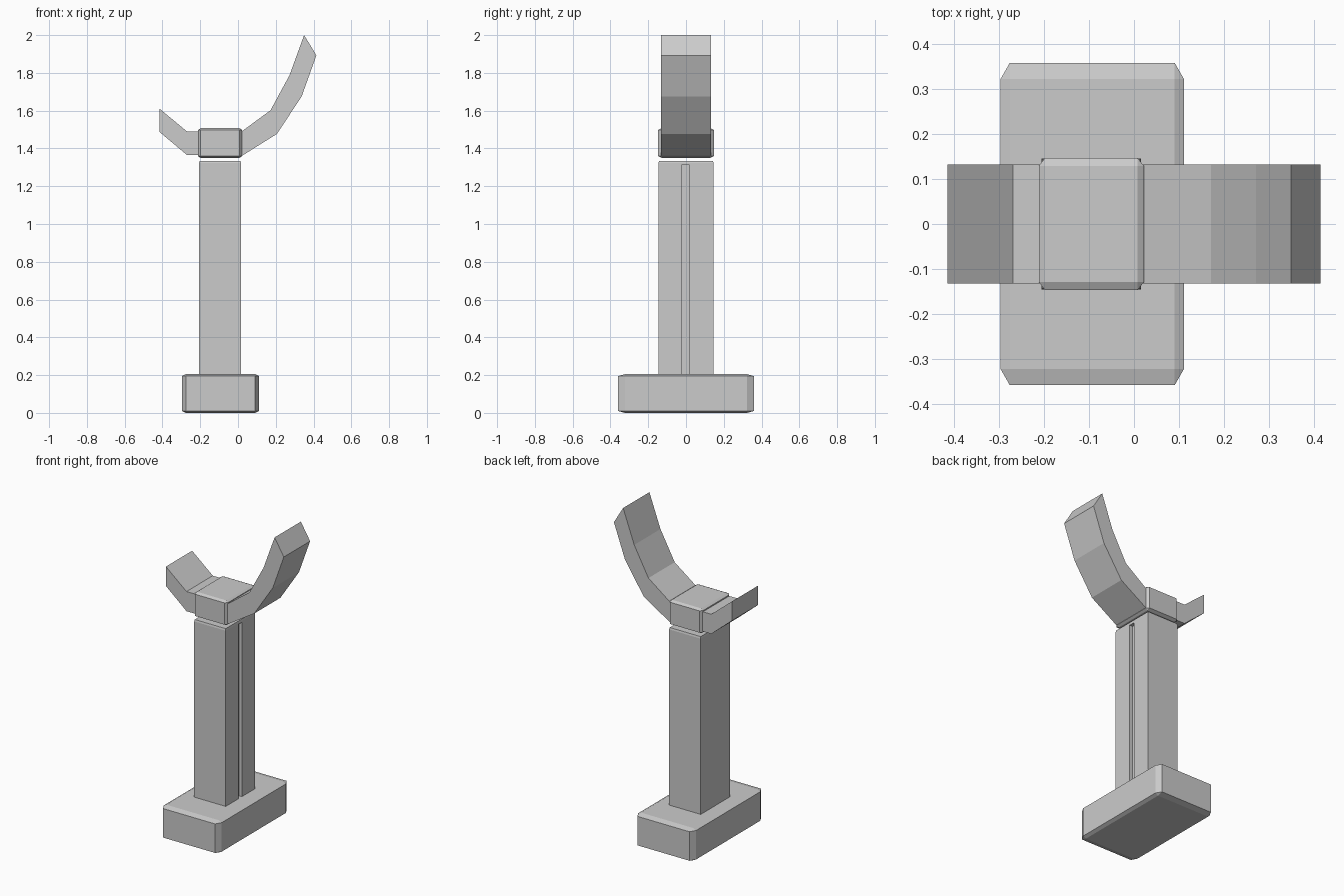
import bpy, bmesh

if "Cube" in bpy.data.objects:
    bpy.data.objects.remove(bpy.data.objects["Cube"])


def finish(name, bm):
    bmesh.ops.recalc_face_normals(bm, faces=bm.faces)
    mesh = bpy.data.meshes.new(name)
    bm.to_mesh(mesh)
    bm.free()
    ob = bpy.data.objects.new(name, mesh)
    bpy.context.collection.objects.link(ob)
    return ob


def box(name, lo, hi, chamfer=0.0, top_only=False):
    """Box between two corners; the chamfer is a fraction of each side."""
    bm = bmesh.new()
    bmesh.ops.create_cube(bm, size=1)
    if chamfer:
        edges = [e for e in bm.edges
                 if not top_only or all(v.co.z > 0 for v in e.verts)]
        bmesh.ops.bevel(bm, geom=edges, offset=chamfer, segments=1,
                        profile=0.5, affect='EDGES')
    for v in bm.verts:
        for i in range(3):
            v.co[i] = lo[i] + (v.co[i] + 0.5) * (hi[i] - lo[i])
    return finish(name, bm)


def arm(name, upper, lower, half):
    """Bent bar: strip between upper and lower x-z lines, given width in y."""
    bm = bmesh.new()
    rings = []
    for (ux, uz), (lx, lz) in zip(upper, lower):
        rings.append([bm.verts.new(c) for c in (
            (ux, -half, uz), (ux, half, uz), (lx, half, lz), (lx, -half, lz))])
    for a, b in zip(rings, rings[1:]):
        for i in range(4):
            j = (i + 1) % 4
            bm.faces.new((a[i], a[j], b[j], b[i]))
    bm.faces.new(rings[0])
    bm.faces.new(rings[-1][::-1])
    return finish(name, bm)


# Chamfered foot and the block that holds the arms
box("base", (-0.297, -0.359, 0.0), (0.111, 0.359, 0.205), 0.05)
box("head_block", (-0.212, -0.147, 1.35), (0.022, 0.147, 1.507), 0.06)

# Column with a slot down its right face
column = box("column", (-0.206, -0.146, 0.19), (0.016, 0.146, 1.334), 0.01, True)
cutter = box("slot_cutter", (-0.006, -0.02, 0.1), (0.05, 0.017, 1.314))
cutter.hide_render = True
cutter.hide_set(True)
cut = column.modifiers.new("slot", 'BOOLEAN')
cut.operation = 'DIFFERENCE'
cut.solver = 'EXACT'
cut.object = cutter

# Short left arm and long curved right arm
arm("short_arm",
    [(-0.20, 1.49), (-0.27, 1.49), (-0.415, 1.61)],
    [(-0.20, 1.365), (-0.27, 1.365), (-0.415, 1.487)], 0.132)
arm("long_arm",
    [(0.01, 1.483), (0.172, 1.602), (0.272, 1.786), (0.35, 2.0)],
    [(0.01, 1.354), (0.206, 1.477), (0.337, 1.675), (0.415, 1.893)], 0.132)
